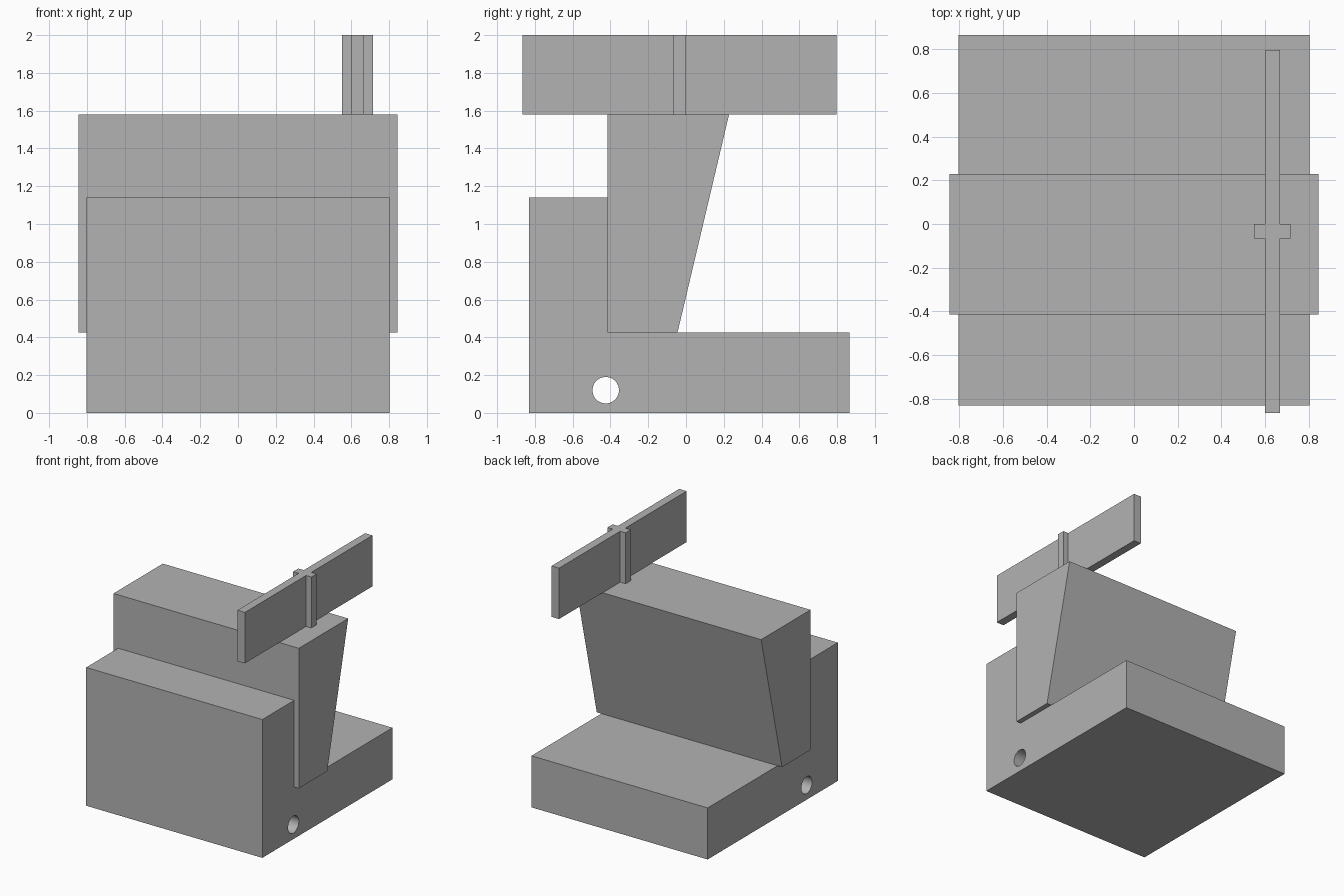
import bpy
import bmesh
from math import radians
from mathutils import Vector

cube = bpy.data.objects.get("Cube")
if cube:
    bpy.data.objects.remove(cube, do_unlink=True)

grey = bpy.data.materials.new("plain grey")
grey.use_nodes = True
grey.diffuse_color = (0.45, 0.45, 0.45, 1)
grey.node_tree.nodes["Principled BSDF"].inputs["Base Color"].default_value = grey.diffuse_color


def prism(name, points, sweep):
    """Extrude a flat outline along the sweep vector."""
    bm = bmesh.new()
    face = bm.faces.new([bm.verts.new(p) for p in points])
    result = bmesh.ops.extrude_face_region(bm, geom=[face])
    moved = [v for v in result["geom"] if isinstance(v, bmesh.types.BMVert)]
    bmesh.ops.translate(bm, verts=moved, vec=Vector(sweep))
    bmesh.ops.recalc_face_normals(bm, faces=bm.faces)
    mesh = bpy.data.meshes.new(name)
    bm.to_mesh(mesh)
    bm.free()
    mesh.materials.append(grey)
    obj = bpy.data.objects.new(name, mesh)
    bpy.context.collection.objects.link(obj)
    return obj


def side_prism(name, outline, half_width):
    """Extrude a side outline of (y, z) points across the width."""
    return prism(name, [(-half_width, y, z) for y, z in outline], (2 * half_width, 0, 0))


# Stepped base with a tall front block and a low rear shelf
front, back, step, shelf, rise = -0.83, 0.865, -0.415, 0.425, 1.14
base = side_prism("base", [(front, 0), (back, 0), (back, shelf), (step, shelf),
                           (step, rise), (front, rise)], 0.803)

# Round hole through the whole width of the base
bpy.ops.mesh.primitive_cylinder_add(vertices=48, radius=0.07, depth=2,
                                    location=(0, -0.425, 0.12),
                                    rotation=(0, radians(90), 0))
cutter = bpy.context.object
cutter.name = "hole_cutter"
cutter.hide_render = True
cutter.data.materials.append(grey)
cut = base.modifiers.new("hole", "BOOLEAN")
cut.operation = "DIFFERENCE"
cut.solver = "EXACT"
cut.object = cutter
bpy.ops.object.select_all(action="DESELECT")
base.select_set(True)
bpy.context.view_layer.objects.active = base
bpy.ops.object.modifier_apply(modifier=cut.name)
bpy.data.objects.remove(cutter, do_unlink=True)
bpy.ops.object.shade_smooth_by_angle(angle=radians(30))

# Wedge block, slightly wider than the base, with a slanted back
top = 1.58
side_prism("wedge_block", [(step, shelf), (-0.045, shelf), (0.228, top), (step, top)], 0.845)

# Upright blade with a short cross rib, as one plus-shaped outline
x0, x1, rib0, rib1 = 0.6, 0.668, 0.55, 0.716
y0, y1, low, high = -0.865, 0.797, -0.067, 0.0
plus = [(x0, y0), (x1, y0), (x1, low), (rib1, low), (rib1, high), (x1, high),
        (x1, y1), (x0, y1), (x0, high), (rib0, high), (rib0, low), (x0, low)]
prism("cross_blade", [(x, y, top) for x, y in plus], (0, 0, 2 - top))
